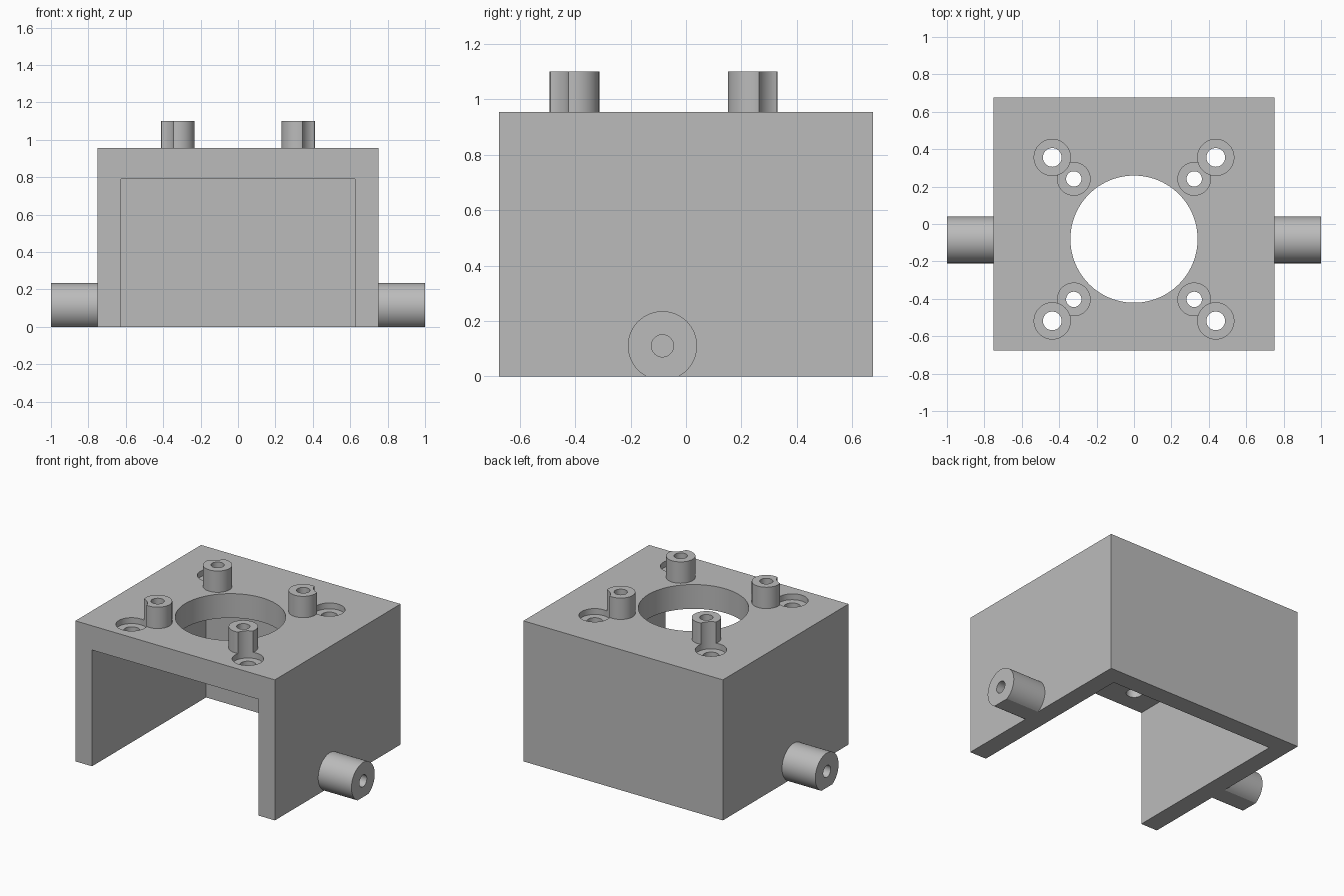
import bpy, bmesh, math
from mathutils import Matrix, Vector

if "Cube" in bpy.data.objects:
    bpy.data.objects.remove(bpy.data.objects["Cube"], do_unlink=True)

# One plain grey material
grey = bpy.data.materials.new("plain_grey")
grey.use_nodes = True
colour = (0.5, 0.5, 0.5, 1)
grey.diffuse_color = colour
grey.node_tree.nodes["Principled BSDF"].inputs["Base Color"].default_value = colour


def finish(name, bm):
    mesh = bpy.data.meshes.new(name)
    bm.to_mesh(mesh)
    bm.free()
    mesh.materials.append(grey)
    obj = bpy.data.objects.new(name, mesh)
    bpy.context.collection.objects.link(obj)
    return obj


def box(name, low, high):
    low, high = Vector(low), Vector(high)
    bm = bmesh.new()
    bmesh.ops.create_cube(bm, size=1, matrix=Matrix.Translation((low + high) / 2)
                          @ Matrix.Diagonal((*(high - low), 1)))
    return finish(name, bm)


def rod(name, start, end, radius, sides=64):
    start, end = Vector(start), Vector(end)
    axis = end - start
    turn = axis.to_track_quat('Z', 'Y').to_matrix().to_4x4()
    bm = bmesh.new()
    bmesh.ops.create_cone(bm, cap_ends=True, segments=sides, radius1=radius,
                          radius2=radius, depth=axis.length,
                          matrix=Matrix.Translation((start + end) / 2) @ turn)
    return finish(name, bm)


def combine(target, tool, operation):
    mod = target.modifiers.new(tool.name, 'BOOLEAN')
    mod.operation, mod.solver, mod.object = operation, 'EXACT', tool
    bpy.context.view_layer.objects.active = target
    bpy.ops.object.modifier_apply(modifier=mod.name)
    bpy.data.objects.remove(tool, do_unlink=True)


TOP, POST_TOP, MID_Y = 0.955, 1.10, -0.081
PIN_Z = 0.11
corners = [(sx, sy) for sx in (-1, 1) for sy in (-1, 1)]

# Box shell, open at the front and underneath
housing = box("mounting_box", (-0.75, -0.675, 0), (0.75, 0.675, TOP))
combine(housing, box("cavity", (-0.625, -1, -0.3), (0.625, 0.55, 0.79)), 'DIFFERENCE')

# Standoff posts and side pins
for sx, sy in corners:
    x, y = sx * 0.322, MID_Y + sy * 0.322
    combine(housing, rod("post", (x, y, 0.88), (x, y, POST_TOP), 0.09), 'UNION')
for side in (-1, 1):
    combine(housing, rod("side_pin", (side * 0.69, MID_Y - 0.004, PIN_Z),
                         (side, MID_Y - 0.004, PIN_Z), 0.125), 'UNION')

# Flat underside of the pins
combine(housing, box("underside", (-2, -2, -1), (2, 2, 0)), 'DIFFERENCE')

# Large central opening
combine(housing, rod("opening", (0, MID_Y, 0.6), (0, MID_Y, 1.3), 0.34, 96), 'DIFFERENCE')

# Post holes, screw holes and their counterbores
for sx, sy in corners:
    x, y = sx * 0.322, MID_Y + sy * 0.322
    combine(housing, rod("post_hole", (x, y, 0.6), (x, y, 1.3), 0.041), 'DIFFERENCE')
    x, y = sx * 0.437, MID_Y + sy * 0.437
    combine(housing, rod("counterbore", (x, y, TOP - 0.04), (x, y, 1.3), 0.097), 'DIFFERENCE')
    combine(housing, rod("screw_hole", (x, y, 0.6), (x, y, 1.3), 0.05), 'DIFFERENCE')

# Blind holes in the pin ends
for side in (-1, 1):
    combine(housing, rod("pin_hole", (side * 0.75, MID_Y - 0.004, PIN_Z),
                         (side * 1.2, MID_Y - 0.004, PIN_Z), 0.04), 'DIFFERENCE')

# Keep a single material slot
housing.data.materials.clear()
housing.data.materials.append(grey)
for face in housing.data.polygons:
    face.material_index = 0

bpy.ops.object.select_all(action='DESELECT')
housing.select_set(True)
bpy.context.view_layer.objects.active = housing
bpy.ops.object.shade_smooth_by_angle(angle=math.radians(30))
